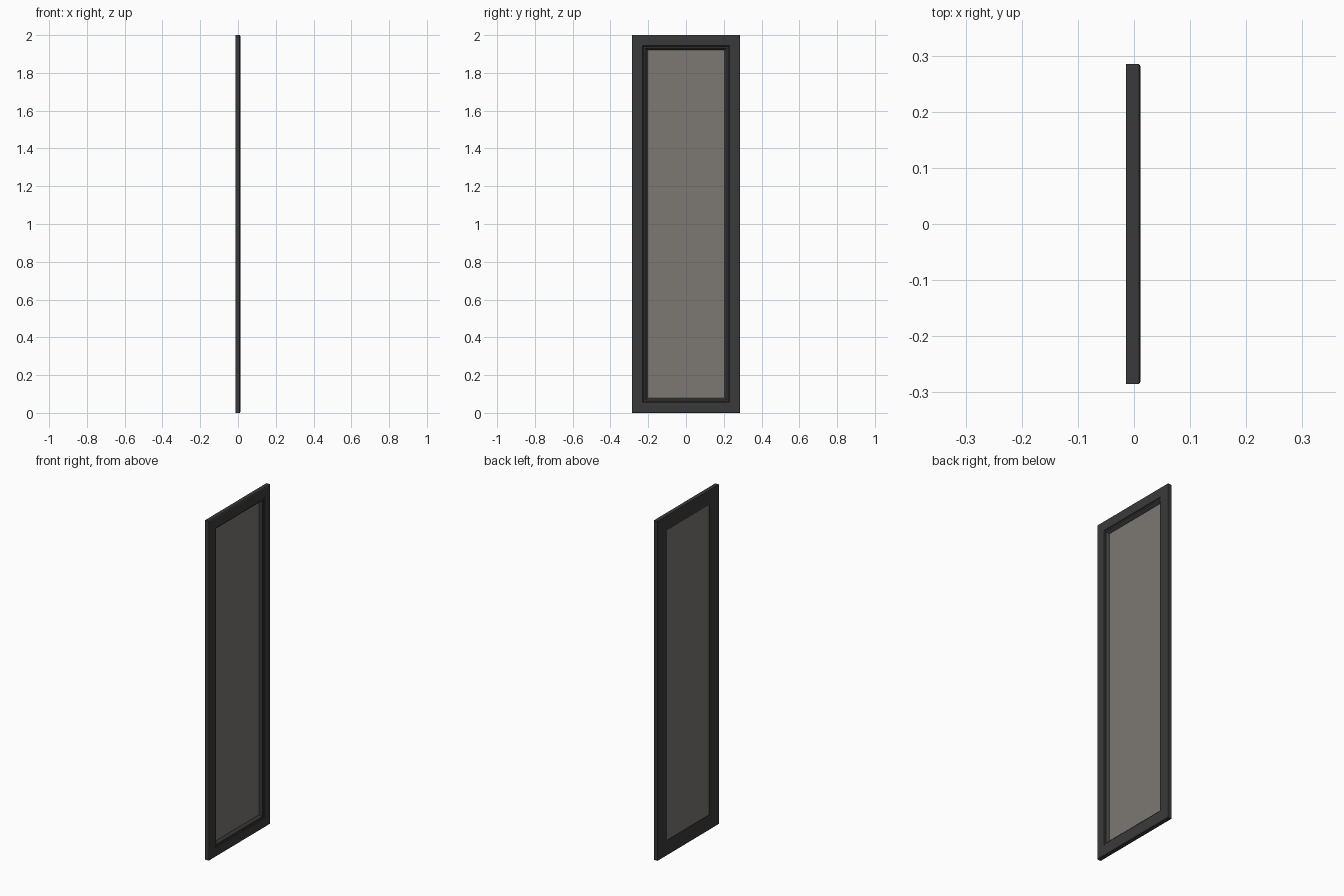
import bpy, bmesh

if "Cube" in bpy.data.objects:
    bpy.data.objects.remove(bpy.data.objects["Cube"])

WIDTH, HEIGHT = 0.57, 2.0


def material(name, rgb):
    m = bpy.data.materials.new(name)
    m.diffuse_color = (*rgb, 1)
    m.use_nodes = True
    m.node_tree.nodes["Principled BSDF"].inputs["Base Color"].default_value = m.diffuse_color
    return m


def build(name, bm, mat):
    bmesh.ops.recalc_face_normals(bm, faces=bm.faces)
    mesh = bpy.data.meshes.new(name)
    bm.to_mesh(mesh)
    bm.free()
    mesh.materials.append(mat)
    obj = bpy.data.objects.new(name, mesh)
    bpy.context.collection.objects.link(obj)
    return obj


def mitred_frame(name, profile, mat):
    """Sweep a closed (inset, x) profile around the door rectangle."""
    bm = bmesh.new()
    rings = []
    for inset, x in profile:
        y, lo, hi = WIDTH / 2 - inset, inset, HEIGHT - inset
        rings.append([bm.verts.new((x, a, b)) for a, b in
                      ((-y, lo), (y, lo), (y, hi), (-y, hi))])
    for i, ring in enumerate(rings):
        nxt = rings[(i + 1) % len(rings)]
        for j in range(4):
            k = (j + 1) % 4
            bm.faces.new((ring[j], ring[k], nxt[k], nxt[j]))
    return build(name, bm, mat)


def box(name, x0, x1, inset, mat):
    bm = bmesh.new()
    bmesh.ops.create_cube(bm, size=1)
    bmesh.ops.scale(bm, verts=bm.verts,
                    vec=(x1 - x0, WIDTH - 2 * inset, HEIGHT - 2 * inset))
    bmesh.ops.translate(bm, verts=bm.verts, vec=((x0 + x1) / 2, 0, HEIGHT / 2))
    return build(name, bm, mat)


dark = material("dark_frame", (0.042, 0.042, 0.042))
pane = material("tinted_pane", (0.20, 0.185, 0.165))

# Door frame: flat back, eased outer edge, stepped moulding inside
mitred_frame("door_frame", [
    (0.0, -0.014), (0.0, 0.009), (0.005, 0.012), (0.056, 0.012),
    (0.059, 0.008), (0.067, 0.008), (0.072, 0.004), (0.080, -0.006),
    (0.080, -0.011), (0.087, -0.011), (0.087, -0.014)], dark)

# Panel held in the frame
box("door_panel", -0.0115, -0.006, 0.078, pane)
